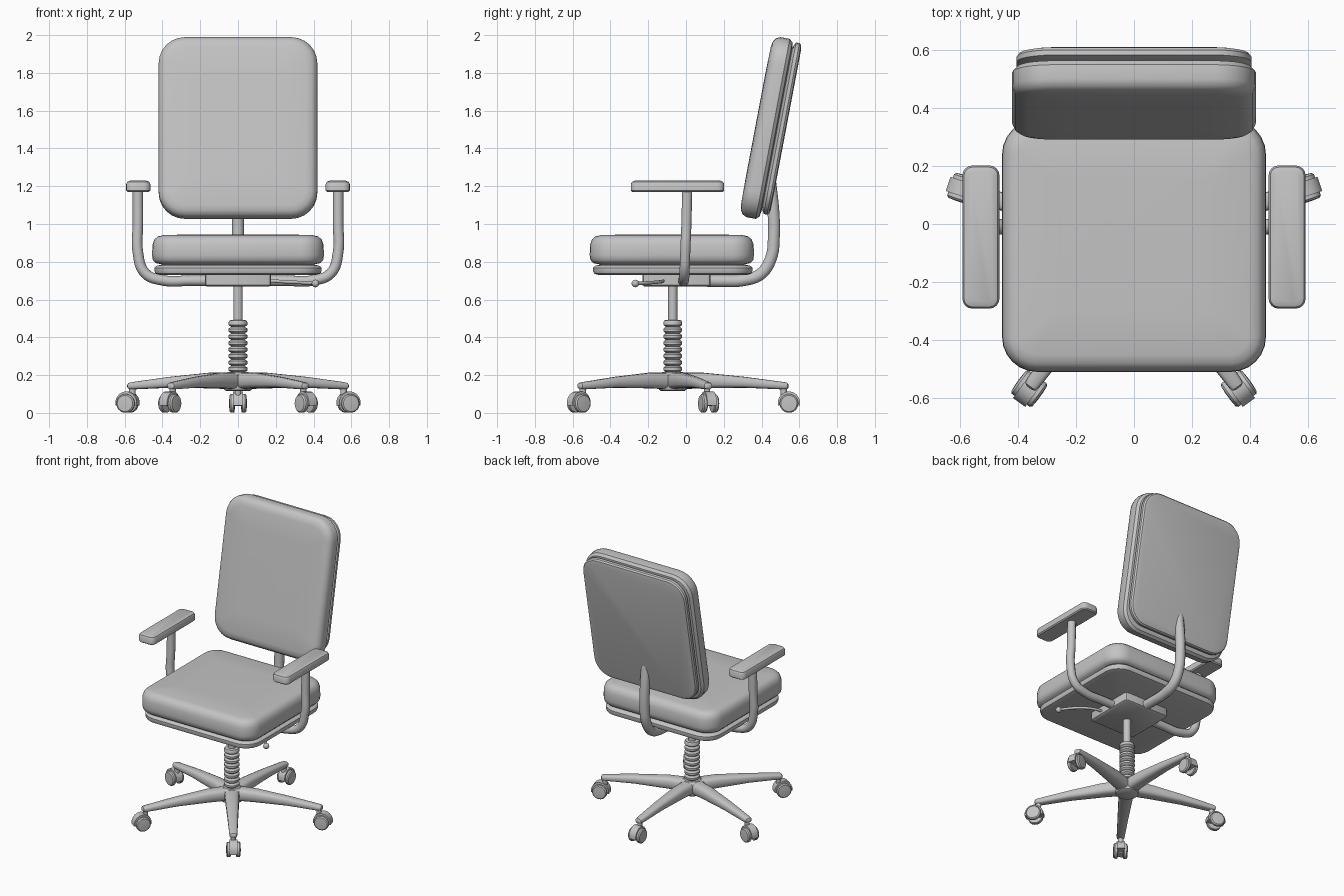
import bpy, bmesh
from math import sin, cos, pi, radians
from mathutils import Vector

cube = bpy.data.objects.get("Cube")
if cube:
    bpy.data.objects.remove(cube, do_unlink=True)

GREY = (0.55, 0.55, 0.55, 1)
grey = bpy.data.materials.new("plain grey")
grey.use_nodes = True
grey.diffuse_color = GREY
grey.node_tree.nodes["Principled BSDF"].inputs["Base Color"].default_value = GREY


def smooth(ob, angle=38):
    bpy.ops.object.select_all(action="DESELECT")
    ob.select_set(True)
    bpy.context.view_layer.objects.active = ob
    bpy.ops.object.shade_smooth_by_angle(angle=radians(angle))


def build(name, *lofts):
    """Make one object from lofts, each a list of equal-length rings with capped ends."""
    bm = bmesh.new()
    for rings in lofts:
        loops = [[bm.verts.new(p) for p in ring] for ring in rings]
        for a, b in zip(loops, loops[1:]):
            for i in range(len(a)):
                j = (i + 1) % len(a)
                bm.faces.new((a[i], a[j], b[j], b[i]))
        bm.faces.new(loops[0][::-1])
        bm.faces.new(loops[-1])
    bmesh.ops.recalc_face_normals(bm, faces=bm.faces)
    mesh = bpy.data.meshes.new(name)
    bm.to_mesh(mesh)
    bm.free()
    mesh.materials.append(grey)
    ob = bpy.data.objects.new(name, mesh)
    bpy.context.collection.objects.link(ob)
    smooth(ob)
    return ob


def slab(hx, hy, r, layers, n=6):
    """Rounded rectangle rings from (inset, height) layers."""
    rings = []
    for inset, z in layers:
        rad = max(r - inset, 0.02)
        cx, cy = hx - inset - rad, hy - inset - rad
        ring = []
        for k, (sx, sy) in enumerate(((1, 1), (-1, 1), (-1, -1), (1, -1))):
            for i in range(n + 1):
                a = (k + i / n) * pi / 2
                ring.append((sx * cx + rad * cos(a), sy * cy + rad * sin(a), z))
        rings.append(ring)
    return rings


def turned(profile, centre=(0, 0, 0), axis="z", n=20):
    """Rings of (radius, offset) around the z or y axis."""
    c = Vector(centre)
    rings = []
    for r, h in profile:
        ring = []
        for i in range(n):
            u, v = r * cos(2 * pi * i / n), r * sin(2 * pi * i / n)
            ring.append(c + Vector((u, v, h) if axis == "z" else (u, h, v)))
        rings.append(ring)
    return rings


def tube(name, points, radius):
    """Round bar along a smooth path, turned into a mesh."""
    cu = bpy.data.curves.new(name, "CURVE")
    cu.dimensions = "3D"
    cu.bevel_depth, cu.bevel_resolution = radius, 3
    cu.resolution_u, cu.use_fill_caps = 6, True
    sp = cu.splines.new("BEZIER")
    sp.bezier_points.add(len(points) - 1)
    for bp, p in zip(sp.bezier_points, points):
        bp.co = p
        bp.handle_left_type = bp.handle_right_type = "AUTO"
    cu.materials.append(grey)
    ob = bpy.data.objects.new(name, cu)
    bpy.context.collection.objects.link(ob)
    bpy.ops.object.select_all(action="DESELECT")
    ob.select_set(True)
    bpy.context.view_layer.objects.active = ob
    bpy.ops.object.convert(target="MESH")
    smooth(bpy.context.view_layer.objects.active)


# Seat cushion and the shell under it
cushion = build("seat_cushion", slab(0.455, 0.435, 0.12, [
    (0.06, 0.785), (0.02, 0.793), (0.004, 0.81), (0, 0.835), (0.002, 0.89),
    (0.012, 0.918), (0.03, 0.934), (0.06, 0.941), (0.2, 0.945)]))
cushion.location.y = -0.075
shell = build("seat_shell", slab(0.442, 0.422, 0.12, [
    (0.03, 0.73), (0.006, 0.737), (0, 0.75), (0, 0.768), (0.012, 0.779), (0.05, 0.788)]))
shell.location.y = -0.07

# Reclined back cushion and back shell
TILT = radians(79.3)
back = build("back_cushion", slab(0.42, 0.485, 0.14, [
    (0.05, -0.058), (0.015, -0.052), (0, -0.035), (0, 0.015),
    (0.01, 0.037), (0.03, 0.05), (0.06, 0.056), (0.2, 0.058)]))
back.location = (0, 0.425, 1.51)
back.rotation_euler.x = TILT
panel = build("back_shell", slab(0.405, 0.462, 0.13, [
    (0.03, -0.023), (0.008, -0.018), (0, -0.008), (0, 0.01), (0.015, 0.018), (0.05, 0.028)]))
panel.location = (0, 0.507, 1.505)
panel.rotation_euler.x = TILT

# Spine carrying the backrest
tube("back_spine", [(0, 0.08, 0.7), (0, 0.2, 0.698), (0, 0.3, 0.702), (0, 0.395, 0.735),
                    (0, 0.45, 0.82), (0, 0.465, 0.93), (0, 0.463, 1.06), (0, 0.445, 1.23)], 0.033)

# Arm bars and pads on both sides
for side, s in (("left", 1), ("right", -1)):
    tube(side + "_arm_bar", [(s * x, y, z) for x, y, z in (
        (0.53, 0.006, 1.18), (0.53, 0.002, 1.0), (0.53, -0.004, 0.85), (0.492, -0.008, 0.74),
        (0.4, -0.012, 0.702), (0.25, -0.015, 0.7), (0.1, -0.015, 0.7))], 0.028)
    pad = build(side + "_arm_pad", slab(0.064, 0.247, 0.035, [
        (0.008, 1.17), (0, 1.177), (0, 1.212), (0.006, 1.223), (0.02, 1.229)], 4))
    pad.location = (s * 0.528, -0.045, 0)

# Tilt mechanism and its lever
box = build("tilt_mechanism", slab(0.175, 0.18, 0.012, [
    (0.012, 0.668), (0, 0.676), (0, 0.735)], 2))
box.location.y = -0.05
tube("lever", [(0.15, -0.12, 0.7), (0.24, -0.13, 0.695), (0.33, -0.18, 0.69), (0.41, -0.265, 0.685)], 0.009)
build("lever_knob", turned([(0.02 * max(sin(pi * i / 8), 0.05), -0.02 * cos(pi * i / 8))
                            for i in range(9)], (0.41, -0.268, 0.685), n=12))

# Gas lift rod, ribbed sleeve and hub
AXIS = (0, -0.07, 0)
build("lift_rod", turned([(0.025, 0.45), (0.025, 0.69)], AXIS))
RIBS = 8
pitch = 0.275 / RIBS
sleeve = [(0.036, 0.2)]
for i in range(RIBS):
    z = 0.215 + i * pitch
    sleeve += [(0.037, z), (0.05, z + pitch * 0.3), (0.05, z + pitch * 0.7)]
sleeve += [(0.045, 0.49), (0.026, 0.492)]
build("ribbed_sleeve", turned(sleeve, AXIS))
build("base_hub", turned([(0.06, 0.115), (0.072, 0.122), (0.082, 0.16),
                          (0.075, 0.2), (0.055, 0.216)], AXIS, n=24))


# Star base legs with twin-wheel casters
def leg_section(r, half_width, bottom, top, n=16):
    mid, h = (bottom + top) / 2, (top - bottom) / 2
    ring = []
    for i in range(n):
        c, s = cos(2 * pi * i / n), sin(2 * pi * i / n)
        ring.append((r, half_width * abs(c) ** 0.7 * (1 if c > 0 else -1),
                     mid + h * abs(s) ** 0.7 * (1 if s > 0 else -1)))
    return ring


leg_rings = [leg_section(*row) for row in (
    (0.03, 0.05, 0.125, 0.213), (0.16, 0.045, 0.13, 0.213), (0.38, 0.035, 0.133, 0.191),
    (0.59, 0.026, 0.124, 0.163), (0.607, 0.022, 0.127, 0.159), (0.613, 0.012, 0.135, 0.15))]

WHEEL = (0.615, 0, 0.05)
wheels = [turned([(0.03, s * 0.017), (0.046, s * 0.018), (0.05, s * 0.023), (0.05, s * 0.038),
                  (0.043, s * 0.045), (0.015, s * 0.047)], WHEEL, "y", 18) for s in (1, -1)]
axle = turned([(0.014, -0.04), (0.014, 0.04)], WHEEL, "y", 10)
hood_arc = [(0.06 * cos(radians(a)), 0.064 * sin(radians(a))) for a in range(-10, 191, 20)]
hood = [[(WHEEL[0] + u, y, WHEEL[2] + v) for u, v in hood_arc] for y in (-0.026, 0.026)]
stem = turned([(0.017, 0.09), (0.017, 0.14)], (0.588, 0, 0), n=12)

for k in range(5):
    for part in (build("base_leg_%d" % (k + 1), leg_rings),
                 build("caster_%d" % (k + 1), *wheels, axle, hood, stem)):
        part.location = AXIS
        part.rotation_euler.z = pi / 2 + k * 2 * pi / 5
